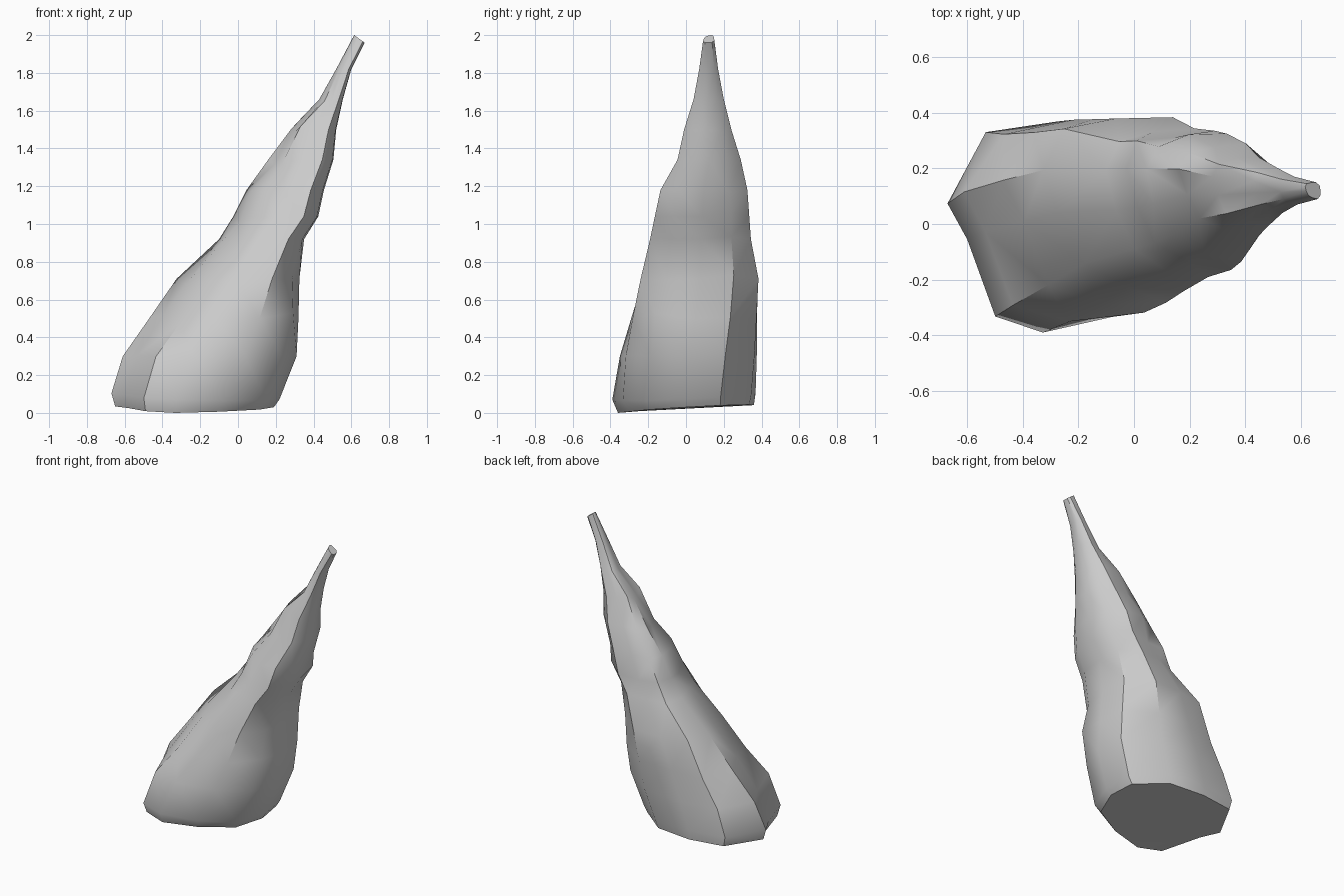
import bpy, bmesh, random
from mathutils import Vector

if "Cube" in bpy.data.objects:
    bpy.data.objects.remove(bpy.data.objects["Cube"])

random.seed(11)

# Levels of the leaning spike: z, x min, x max, y min, y max
LEVELS = [
    (0.03, -0.65, 0.19, -0.36, 0.36),
    (0.08, -0.67, 0.22, -0.39, 0.37),
    (0.30, -0.61, 0.31, -0.35, 0.38),
    (0.50, -0.47, 0.32, -0.29, 0.385),
    (0.71, -0.325, 0.325, -0.24, 0.39),
    (0.92, -0.10, 0.35, -0.19, 0.345),
    (1.04, -0.025, 0.425, -0.165, 0.335),
    (1.18, 0.045, 0.455, -0.135, 0.325),
    (1.34, 0.16, 0.505, -0.045, 0.29),
    (1.50, 0.28, 0.52, -0.01, 0.24),
    (1.66, 0.43, 0.555, 0.04, 0.20),
    (1.82, 0.52, 0.60, 0.07, 0.17),
    (1.98, 0.615, 0.67, 0.09, 0.15),
]
# Cross-sections in unit space, foot and upper part, same point order
FOOT = [(-1, .2), (-.84, -.12), (-.62, -.86), (-.25, -1), (.3, -.83), (.82, -.52),
        (1, 0), (.95, .5), (.5, .93), (-.1, 1), (-.68, .9)]
UPPER = [(-1, .45), (-.85, -.1), (-.55, -.6), (0, -.87), (.66, -1), (.97, -.6),
         (1, 0), (.9, .6), (.4, 1), (-.25, .95), (-.82, .83)]


def ring(bm, level):
    z, x0, x1, y0, y1 = level
    t = min(1, z / 1.0)
    corners = [Vector(a).lerp(Vector(b), t) for a, b in zip(FOOT, UPPER)]
    # Stretch the blended section so it still fills its outline
    fit = 1 / max(-p.y for p in corners)
    verts = []
    for p in corners:
        if p.y < 0:
            p.y *= fit
        dz = 0
        # Chipped surface: push only inner points, so the outline stays
        if 0.1 < z < 1.7 and max(abs(p.x), abs(p.y)) < 0.95:
            p *= random.uniform(0.95, 1.04)
            dz = random.uniform(-.03, .03)
        if z < 0.05:
            dz = 0.02 * p.y + 0.01 * abs(p.x) - 0.01
        if z > 1.9:
            dz = -0.02 * p.x
        verts.append(bm.verts.new(((x0 + x1) / 2 + p.x * (x1 - x0) / 2,
                                   (y0 + y1) / 2 + p.y * (y1 - y0) / 2,
                                   max(0, z + dz))))
    return verts


# Rock spike: rings joined by sides, closed below and at the tip
bm = bmesh.new()
rings = [ring(bm, lv) for lv in LEVELS]
rings[0][3].co.z = 0
# Rim of the foot dips towards the front
for v in rings[1]:
    v.co.z += 0.05 * v.co.y - 0.03 * v.co.x
n = len(FOOT)
for lo, hi in zip(rings, rings[1:]):
    for i in range(n):
        j = (i + 1) % n
        bm.faces.new((lo[i], lo[j], hi[j], hi[i]))
bm.faces.new(rings[0][::-1])
bm.faces.new(rings[-1])
bmesh.ops.triangulate(bm, faces=bm.faces[:], quad_method='SHORT_EDGE')
bmesh.ops.recalc_face_normals(bm, faces=bm.faces[:])
mesh = bpy.data.meshes.new("rock_spike")
bm.to_mesh(mesh)
bm.free()
spike = bpy.data.objects.new("rock_spike", mesh)
bpy.context.collection.objects.link(spike)

# Soft facets with hard ridges
bpy.context.view_layer.objects.active = spike
spike.select_set(True)
bpy.ops.object.shade_smooth_by_angle(angle=0.65)
